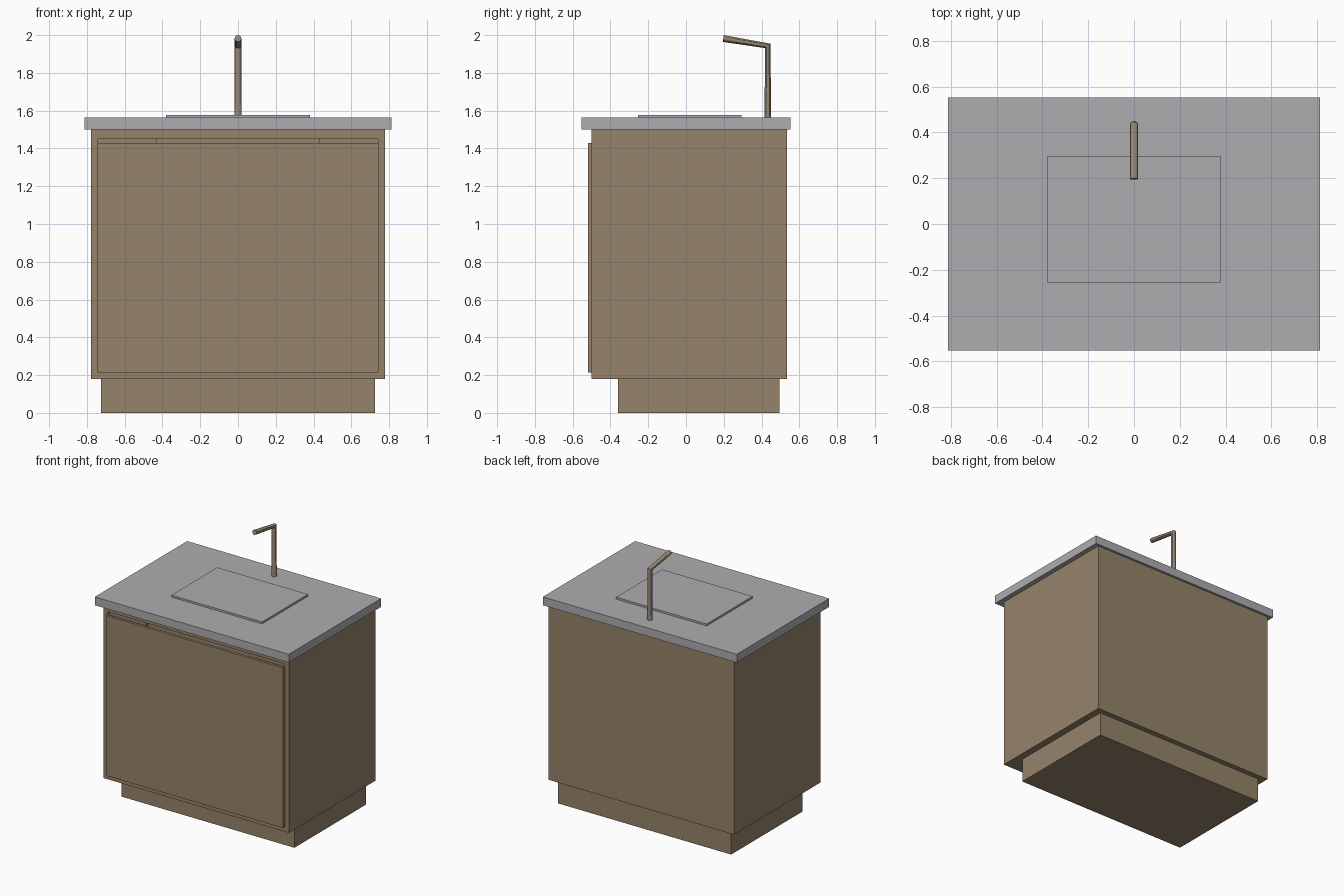
import bpy
import bmesh
from mathutils import Vector

old = bpy.data.objects.get("Cube")
if old:
    bpy.data.objects.remove(old, do_unlink=True)


def material(name, rgb):
    mat = bpy.data.materials.new(name)
    mat.use_nodes = True
    mat.diffuse_color = (*rgb, 1)
    mat.node_tree.nodes["Principled BSDF"].inputs["Base Color"].default_value = (*rgb, 1)
    return mat


wood = material("warm brown wood", (0.30, 0.228, 0.145))
stone = material("light grey stone", (0.42, 0.415, 0.43))
metal = material("brushed bronze", (0.32, 0.25, 0.18))


def box(name, low, high, mat):
    """Box spanning two opposite corners."""
    low, high = Vector(low), Vector(high)
    bm = bmesh.new()
    bmesh.ops.create_cube(bm, size=1)
    bmesh.ops.scale(bm, vec=high - low, verts=bm.verts)
    bmesh.ops.translate(bm, vec=(low + high) / 2, verts=bm.verts)
    mesh = bpy.data.meshes.new(name)
    bm.to_mesh(mesh)
    bm.free()
    mesh.materials.append(mat)
    obj = bpy.data.objects.new(name, mesh)
    bpy.context.collection.objects.link(obj)
    return obj


def cut(target, name, low, high):
    """Subtract a hidden box from the target."""
    cutter = box(name, low, high, wood)
    cutter.hide_render = True
    cutter.hide_viewport = True
    cutter.display_type = 'WIRE'
    mod = target.modifiers.new(name, 'BOOLEAN')
    mod.operation = 'DIFFERENCE'
    mod.solver = 'EXACT'
    mod.object = cutter
    bpy.context.view_layer.objects.active = target
    bpy.ops.object.modifier_apply(modifier=mod.name)
    bpy.data.objects.remove(cutter, do_unlink=True)


# Cabinet on a recessed plinth
box("plinth", (-0.725, -0.36, 0), (0.725, 0.495, 0.18), wood)
cabinet = box("cabinet", (-0.777, -0.50, 0.18), (0.777, 0.535, 1.50), wood)

# Finger groove above the door, deeper in the middle
cut(cabinet, "groove", (-0.74, -0.6, 1.40), (0.74, -0.48, 1.45))
cut(cabinet, "grip", (-0.43, -0.6, 1.40), (0.43, -0.465, 1.45))

# Door panel
box("door", (-0.743, -0.52, 0.215), (0.743, -0.50, 1.428), wood)

# Worktop and sink cover
box("worktop", (-0.813, -0.553, 1.50), (0.813, 0.553, 1.563), stone)
box("sink_cover", (-0.38, -0.255, 1.563), (0.38, 0.295, 1.578), stone)

# Tap: upright pipe with a slightly rising spout
curve = bpy.data.curves.new("tap", 'CURVE')
curve.dimensions = '3D'
curve.bevel_depth = 0.018
curve.bevel_resolution = 4
curve.use_fill_caps = True
spline = curve.splines.new('POLY')
path = [(0, 0.433, 1.56), (0, 0.433, 1.943), (0, 0.197, 1.982)]
spline.points.add(len(path) - 1)
for point, co in zip(spline.points, path):
    point.co = (*co, 1)
curve.materials.append(metal)
tap = bpy.data.objects.new("tap", curve)
bpy.context.collection.objects.link(tap)
bpy.ops.object.select_all(action='DESELECT')
tap.select_set(True)
bpy.context.view_layer.objects.active = tap
bpy.ops.object.convert(target='MESH')
bpy.ops.object.shade_smooth_by_angle()
